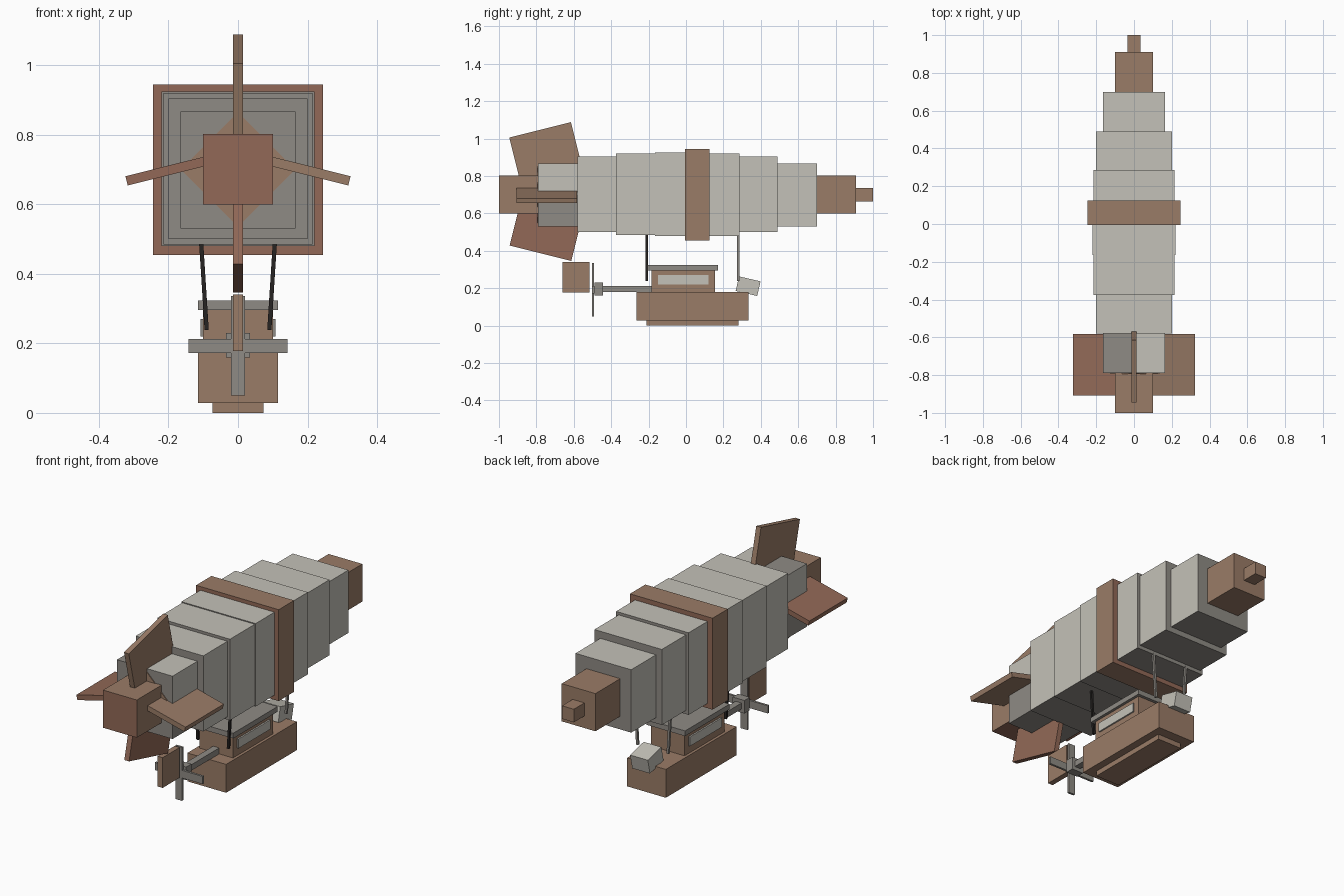
import bpy, bmesh, math
from mathutils import Matrix, Vector

if "Cube" in bpy.data.objects:
    bpy.data.objects.remove(bpy.data.objects["Cube"])


def material(name, rgb):
    m = bpy.data.materials.new(name)
    lin = [((c / 255 + 0.055) / 1.055) ** 2.4 for c in rgb]
    m.diffuse_color = (*lin, 1)
    m.use_nodes = True
    m.node_tree.nodes["Principled BSDF"].inputs["Base Color"].default_value = m.diffuse_color
    return m


LIGHT = material("light_grey", (196, 193, 184))
MID = material("mid_grey", (143, 139, 133))
BROWN = material("brown", (154, 124, 103))
RED = material("red_brown", (146, 105, 87))
DARK = material("dark", (38, 35, 34))


def box(name, lo, hi, mats, rot=None, rule=None, cuts=()):
    """Box between two corners, optionally turned about its centre and coloured by a face rule."""
    lo, hi = Vector(lo), Vector(hi)
    centre, size = (lo + hi) / 2, hi - lo
    bm = bmesh.new()
    bmesh.ops.create_cube(bm, size=1)
    bmesh.ops.scale(bm, vec=size, verts=bm.verts)
    for normal in cuts:
        bmesh.ops.bisect_plane(bm, geom=bm.verts[:] + bm.edges[:] + bm.faces[:],
                               plane_co=(0, 0, 0), plane_no=normal)
    bm.normal_update()
    if rule:
        for f in bm.faces:
            f.material_index = rule(f.normal, f.calc_center_median())
    m = Matrix.Translation(centre)
    if rot:
        m = m @ Matrix.Rotation(math.radians(rot[1]), 4, rot[0])
    bm.transform(m)
    me = bpy.data.meshes.new(name)
    bm.to_mesh(me)
    bm.free()
    for mat in mats:
        me.materials.append(mat)
    ob = bpy.data.objects.new(name, me)
    bpy.context.collection.objects.link(ob)
    return ob


def ends(n, c):
    return 1 if abs(n.y) > 0.5 else 0


def ends_and_bottom(n, c):
    return 1 if abs(n.y) > 0.5 or n.z < -0.5 else 0


def tail_split(n, c):
    if abs(n.y) > 0.5 or n.z < -0.5:
        return 1
    if n.z > 0.5:
        return 1 if c.x < 0 else 0
    return 1 if c.z < 0 else 0


# Stepped envelope: start y, end y, half width, bottom z, top z
SEGMENTS = [(-0.58, -0.375, 0.20, 0.50, 0.905), (-0.375, -0.165, 0.215, 0.485, 0.92),
            (-0.165, 0.0, 0.22, 0.48, 0.925), (0.12, 0.285, 0.215, 0.48, 0.92),
            (0.285, 0.49, 0.20, 0.50, 0.905), (0.49, 0.70, 0.165, 0.53, 0.867)]
for i, (y0, y1, w, z0, z1) in enumerate(SEGMENTS):
    box(f"envelope_segment_{i + 1}", (-w, y0, z0), (w, y1, z1), [LIGHT, MID], rule=ends_and_bottom)
box("envelope_tail_segment", (-0.165, -0.79, 0.53), (0.165, -0.58, 0.867), [LIGHT, MID],
    rule=tail_split, cuts=((1, 0, 0), (0, 0, 1)))
box("envelope_band", (-0.245, -0.005, 0.455), (0.245, 0.125, 0.945), [BROWN, RED], rule=ends)
box("tail_cone", (-0.1, -1.0, 0.6), (0.1, -0.79, 0.802), [BROWN, RED],
    rule=lambda n, c: 1 if n.y < -0.5 or n.z < -0.5 else 0)
box("nose_cone", (-0.1, 0.70, 0.6), (0.1, 0.91, 0.802), [BROWN])
box("nose_tip", (-0.035, 0.91, 0.665), (0.035, 1.0, 0.735), [BROWN])
# Brown diamond painted around the tail
s = 0.165 / math.sqrt(2)
box("tail_diamond", (-s, -0.794, 0.7 - s), (s, -0.788, 0.7 + s), [BROWN], rot=("Y", 45))


def fin(name, c, size, rot, mat):
    c, h = Vector(c), Vector(size) / 2
    box(name, c - h, c + h, [mat], rot=rot)


# Tail fins
fin("top_fin", (0, -0.739, 0.882), (0.028, 0.34, 0.34), ("X", 14), BROWN)
fin("bottom_fin", (0, -0.737, 0.552), (0.028, 0.34, 0.34), ("X", -14), RED)
for side, sx, mat in (("right", 1, BROWN), ("left", -1, RED)):
    fin(f"{side}_fin", (sx * 0.175, -0.745, 0.704), (0.30, 0.325, 0.027), ("Y", sx * 14), mat)

# Gondola
box("keel", (-0.073, -0.21, 0), (0.073, 0.28, 0.03), [BROWN])
box("hull", (-0.115, -0.265, 0.028), (0.115, 0.335, 0.18), [BROWN])
box("cabin", (-0.1, -0.185, 0.175), (0.1, 0.155, 0.30), [BROWN])
box("cabin_roof", (-0.115, -0.205, 0.296), (0.115, 0.172, 0.324), [MID])
for side, sx in (("right", 1), ("left", -1)):
    x0, x1 = sorted((sx * 0.099, sx * 0.108))
    box(f"{side}_window", (x0, -0.15, 0.22), (x1, 0.12, 0.27), [LIGHT, MID], rule=ends)
fin("headlamp", (0, 0.332, 0.211), (0.105, 0.118, 0.08), ("X", -13), LIGHT)

# Struts hanging the gondola from the envelope
for end, y, mat in (("rear", -0.21, DARK), ("front", 0.28, MID)):
    for side, sx in (("right", 1), ("left", -1)):
        fin(f"{end}_{side}_strut", (sx * 0.098, y, 0.363), (0.012, 0.012, 0.25),
            ("Y", sx * 3.6), mat)

# Propeller and rudder
box("propeller_shaft", (-0.018, -0.49, 0.18), (0.018, -0.185, 0.212), [MID])
box("propeller_hub", (-0.035, -0.49, 0.16), (0.035, -0.445, 0.23), [MID])
box("propeller_blade_vertical", (-0.02, -0.503, 0.05), (0.02, -0.491, 0.336), [MID])
box("propeller_blade_horizontal", (-0.142, -0.502, 0.172), (0.142, -0.490, 0.213), [MID])
box("rudder", (-0.015, -0.66, 0.178), (0.015, -0.515, 0.34), [BROWN])
